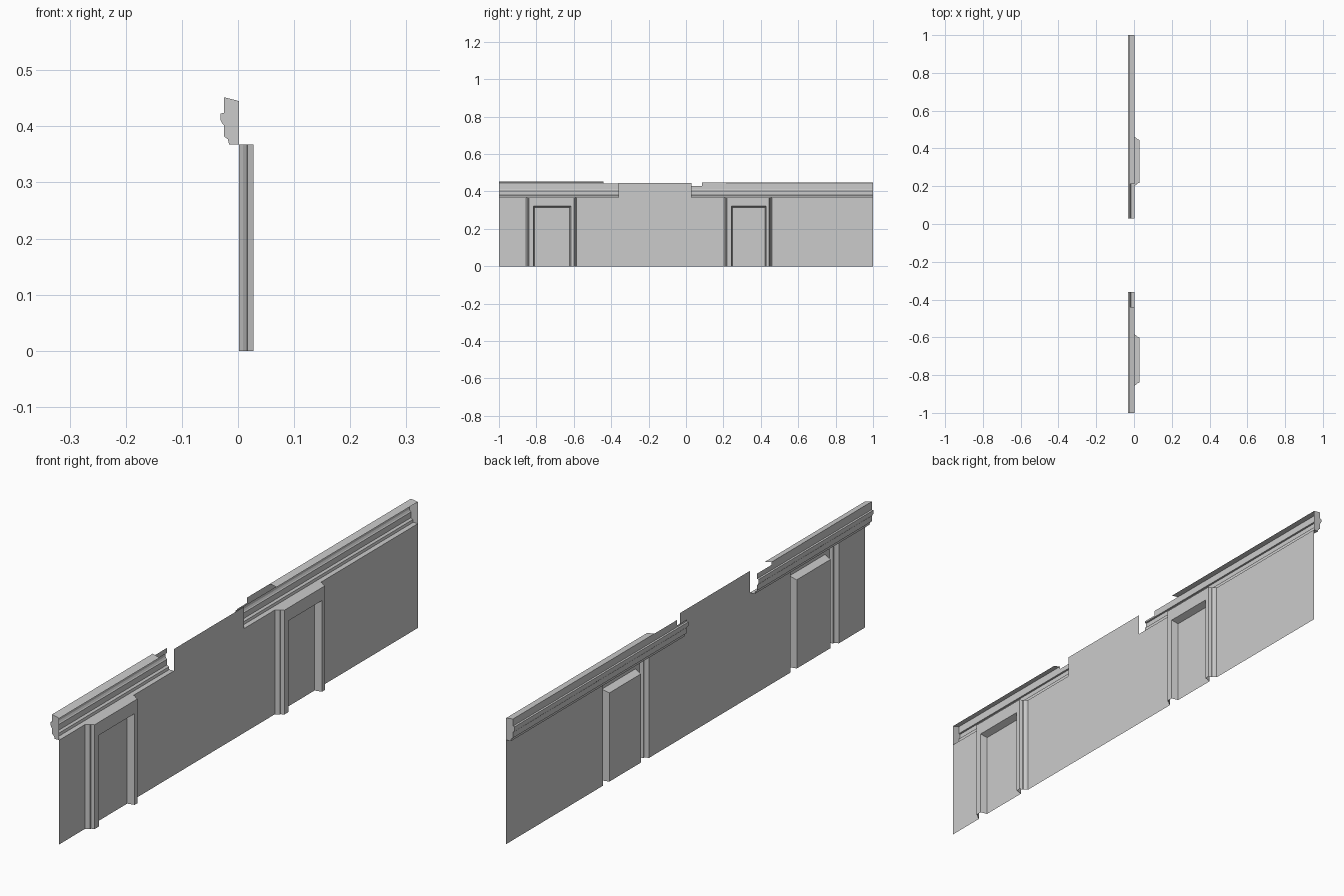
import bpy, bmesh

if "Cube" in bpy.data.objects:
    bpy.data.objects.remove(bpy.data.objects["Cube"])

WX = 0.002      # wall plane
FX = 0.028      # pilaster front
ZT = 0.368      # wall / pilaster top


def make(name, polys):
    """Mesh object from a list of polygons, with shared corners welded."""
    bm = bmesh.new()
    for p in polys:
        bm.faces.new([bm.verts.new(v) for v in p])
    bmesh.ops.remove_doubles(bm, verts=bm.verts, dist=1e-5)
    me = bpy.data.meshes.new(name)
    bm.to_mesh(me)
    bm.free()
    ob = bpy.data.objects.new(name, me)
    bpy.context.collection.objects.link(ob)
    return ob


def sweep_y(profile, y0, y1):
    """Strip of faces for an open x,z profile run along y."""
    return [[(a[0], y0, a[1]), (a[0], y1, a[1]), (b[0], y1, b[1]), (b[0], y0, b[1])]
            for a, b in zip(profile, profile[1:])]


# Wall sheet, open behind each pilaster, with a raised middle
pilasters = [("left", -0.855, -0.585), ("right", 0.203, 0.46)]
wall = []
for y0, y1, top in [(-1, -0.855, ZT), (-0.585, -0.36, ZT), (-0.36, 0.03, 0.445),
                    (0.03, 0.203, ZT), (0.46, 1, ZT)]:
    wall.append([(WX, y0, 0), (WX, y1, 0), (WX, y1, top), (WX, y0, top)])
make("wall", wall)


# Hollow pilasters with a stepped edge and a recessed panel
def pilaster(name, ya, yb):
    edge = [(0, WX), (0.003, 0.009), (0.008, 0.016), (0.011, 0.017), (0.015, FX)]
    outline = [(x, ya + d) for d, x in edge] + [(x, yb - d) for d, x in reversed(edge)]
    polys = []
    n = len(edge)
    for i, (a, b) in enumerate(zip(outline, outline[1:])):
        if i != n - 1:
            polys.append([(*a, 0), (*b, 0), (*b, ZT), (*a, ZT)])
    polys.append([(*p, ZT) for p in outline])
    oa, ob = ya + 0.015, yb - 0.015          # front face limits
    ia, ib, zi = ya + 0.039, yb - 0.031, 0.322   # recess mouth
    ja, jb, zj, xr = ia + 0.006, ib - 0.006, 0.313, 0.003  # recess back
    front = [(oa, 0), (oa, ZT), (ob, ZT), (ob, 0)]
    mouth = [(ia, 0), (ia, zi), (ib, zi), (ib, 0)]
    back = [(ja, 0), (ja, zj), (jb, zj), (jb, 0)]
    for (o, xo), (m, xm) in (((front, FX), (mouth, FX)), ((mouth, FX), (back, xr))):
        for i in range(3):
            polys.append([(xo, *o[i]), (xm, *m[i]), (xm, *m[i + 1]), (xo, *o[i + 1])])
    polys.append([(xr, *p) for p in reversed(back)])
    make(name, polys)


for side, ya, yb in pilasters:
    pilaster(side + "_pilaster", ya, yb)

# Cornice shells, open at the back, stepping down toward the broken ends
base = [(WX, ZT), (-0.016, ZT), (-0.018, 0.377), (-0.025, 0.382), (-0.025, 0.402),
        (-0.028, 0.405), (-0.031, 0.411), (-0.031, 0.423), (-0.025, 0.424)]


def cornice(name, runs, end, zt):
    polys = []
    for y0, y1, top in runs:
        polys += sweep_y(base + top, y0, y1)
    polys.append([(x, end, z) for x, z in base + [(-0.025, zt), (WX, 0.445)]])
    make(name, polys)


cornice("left_cornice", [(-1, -0.44, [(-0.025, 0.452), (WX, 0.445)]),
                         (-0.44, -0.36, [(-0.025, 0.442)])], -1, 0.452)
cornice("right_cornice", [(0.03, 0.085, [(-0.025, 0.43)]),
                          (0.085, 0.213, [(-0.025, 0.449)]),
                          (0.213, 1, [(-0.025, 0.449), (WX, 0.445)])], 1, 0.449)
